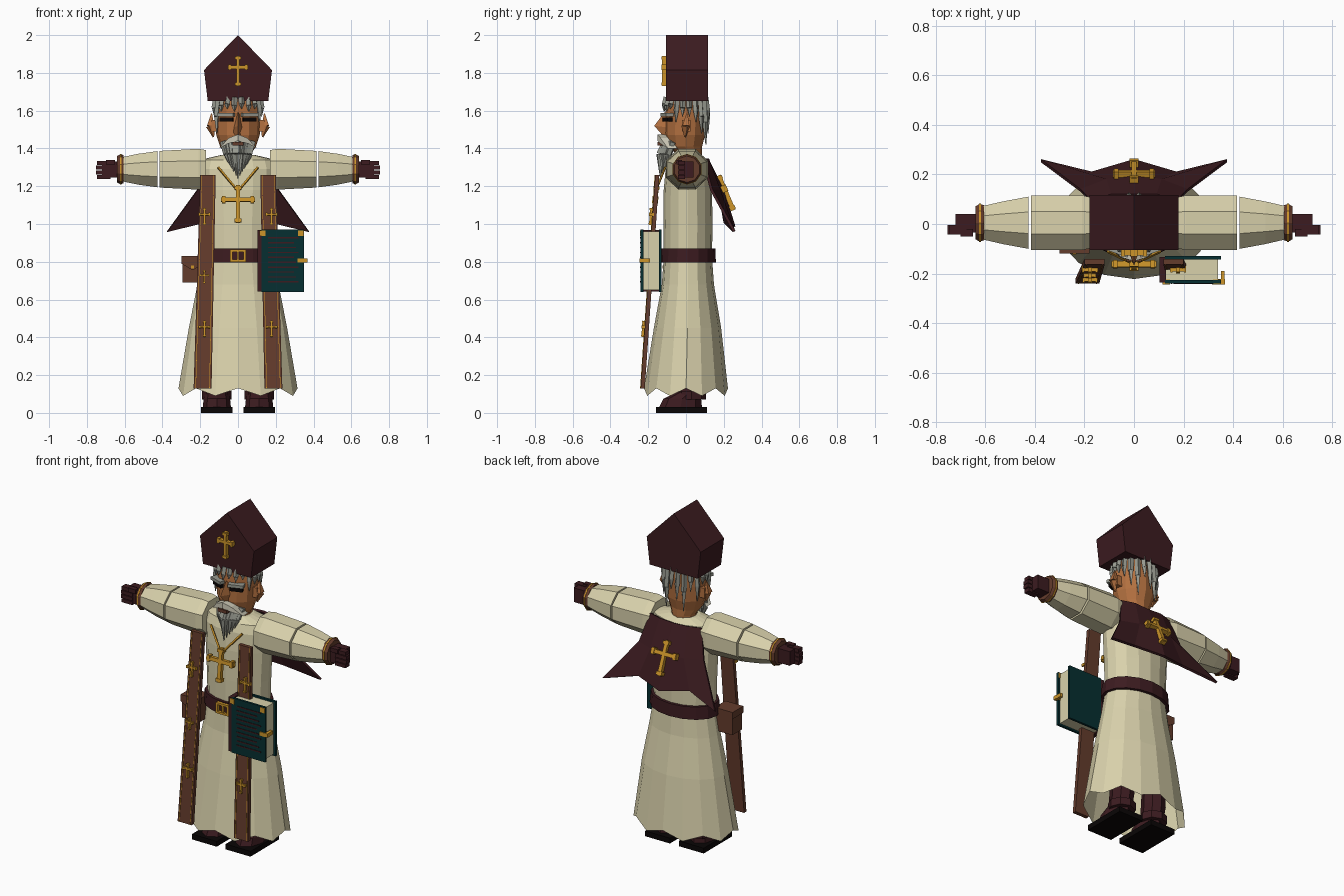
import bpy, bmesh, math
from mathutils import Vector, Matrix

if "Cube" in bpy.data.objects:
    bpy.data.objects.remove(bpy.data.objects["Cube"])


def material(name, r, g, b):
    m = bpy.data.materials.new(name)
    m.diffuse_color = (*[(c / 255) ** 2.2 for c in (r, g, b)], 1)
    m.use_nodes = True
    m.node_tree.nodes["Principled BSDF"].inputs["Base Color"].default_value = m.diffuse_color
    return m


MAROON = material("dark maroon", 62, 33, 37)
BROWN = material("leather brown", 100, 62, 48)
CREAM = material("cream cloth", 216, 208, 170)
SKIN = material("tan skin", 178, 112, 66)
GREY = material("grey hair", 150, 152, 142)
PALE = material("pale moustache", 200, 196, 178)
GOLD = material("gold", 204, 148, 46)
TEAL = material("dark teal", 14, 50, 52)
BLACK = material("black", 18, 14, 14)


def finish(name, bm, mat, mirror=False):
    bmesh.ops.recalc_face_normals(bm, faces=bm.faces)
    me = bpy.data.meshes.new(name)
    bm.to_mesh(me)
    bm.free()
    me.materials.append(mat)
    ob = bpy.data.objects.new(name, me)
    bpy.context.collection.objects.link(ob)
    if mirror:
        ob.modifiers.new("mirror", 'MIRROR').use_mirror_merge = False
    return ob


def loft(bm, rings, caps=(True, True)):
    vs = [[bm.verts.new(p) for p in r] for r in rings]
    n = len(vs[0])
    for a, b in zip(vs, vs[1:]):
        for i in range(n):
            j = (i + 1) % n
            bm.faces.new((a[i], a[j], b[j], b[i]))
    if caps[0]:
        bm.faces.new(vs[0][::-1])
    if caps[1]:
        bm.faces.new(vs[-1])


def box(bm, x0, x1, y0, y1, z0, z1, M=Matrix()):
    loft(bm, [[M @ Vector(p) for p in ((x0, y0, z), (x1, y0, z), (x1, y1, z), (x0, y1, z))]
              for z in (z0, z1)])


def boxes(name, mat, dims, mirror=False):
    bm = bmesh.new()
    for d in dims:
        box(bm, *d)
    return finish(name, bm, mat, mirror)


def tube(bm, p, q, r0, r1, n=5):
    p, q = Vector(p), Vector(q)
    rot = (q - p).to_track_quat('Z', 'Y')
    loft(bm, [[c + rot @ Vector((r * math.cos(t), r * math.sin(t), 0))
               for t in (math.tau * i / n for i in range(n))] for c, r in ((p, r0), (q, r1))])


def oval(z, rx, ry, cy=0, n=16):
    return [(rx * math.sin(t), cy - ry * math.cos(t), z)
            for t in (math.tau * i / n for i in range(n))]


def rings_z(name, mat, rows, n=16, cx=0, mirror=False):
    bm = bmesh.new()
    loft(bm, [[(x + cx, y, z) for x, y, z in oval(*r, n)] for r in rows])
    return finish(name, bm, mat, mirror)


def rings_x(name, mat, rows, n=8, cy=0.005, cz=1.29):
    bm = bmesh.new()
    loft(bm, [[(x, cy + ry * math.cos(t), cz + rz * math.sin(t))
               for t in (math.tau * (i + .5) / n for i in range(n))] for x, ry, rz in rows])
    return finish(name, bm, mat, True)


def cross(name, at, w, h, tilt=0, mirror=False, t=0.012):
    """Latin cross with knobbed ends; the bar sits above the middle."""
    bm = bmesh.new()
    M = Matrix.Translation(at) @ Matrix.Rotation(tilt, 4, 'X')
    b, c = h * .055, h * .12
    box(bm, -b, b, -t, t, -h / 2, h / 2, M)
    box(bm, -w / 2, w / 2, -t, t, c - b, c + b, M)
    for x, z in ((-w * .42, c), (w * .42, c), (0, h * .43), (0, -h * .43)):
        k = b * 1.7
        dx, dz = (k * .5, k) if x else (k, k * .5)
        box(bm, x - dx, x + dx, -t * 1.3, t * 1.3, z - dz, z + dz, M)
    return finish(name, bm, GOLD, mirror)


# Robe: torso and flared skirt with a pointed hem
bm = bmesh.new()
hem = [(x, y, .09 if i % 2 else .13) for i, (x, y, z) in enumerate(oval(0, .315, .222))]
body = [(.45, .26, .178, .008), (.68, .215, .138, .01), (.82, .19, .128, .01), (1.0, .195, .13, .01),
        (1.18, .205, .128, .01), (1.29, .215, .118, .01), (1.34, .20, .10, .01), (1.365, .09, .07, .01)]
loft(bm, [hem] + [oval(*r) for r in body], (False, True))
finish("robe", bm, CREAM)

# Sleeves, cuffs and gloves
rings_x("upper_sleeve", CREAM, [(.17, .11, .11), (.21, .12, .117), (.415, .118, .105)])
rings_x("lower_sleeve", CREAM, [(.425, .114, .104), (.53, .093, .088), (.61, .073, .07)])
rings_x("cuff", BROWN, [(.605, .074, .074), (.622, .08, .08), (.64, .07, .07)], 10)
rings_x("cuff_band", GOLD, [(.618, .081, .081), (.625, .081, .081)], 10)
bm = bmesh.new()
box(bm, .63, .72, -.035, .04, 1.245, 1.33)
for i in range(4):
    z = 1.238 + i * .025
    box(bm, .675, .755 - .006 * abs(i - 1.5), -.042, -.005, z, z + .021)
box(bm, .65, .70, -.05, -.02, 1.315, 1.34)
finish("glove", bm, MAROON, True)

# Shoes
rings_z("boot", MAROON, [(.025, .075, .115, -.03), (.075, .07, .10, -.02), (.11, .062, .07, .02),
                         (.17, .066, .072, .03), (.35, .06, .06, .03)], 8, .112, True)
rings_z("boot_top", MAROON, [(.07, .078, .075, .03), (.115, .078, .075, .03)], 8, .112, True)
boxes("sole", BLACK, [(.03, .195, -.16, .11, 0, .032)], True)

# Belt, buckle and pouch
rings_z("belt", MAROON, [(.795, .212, .148, .01), (.87, .205, .146, .01)])
boxes("buckle", GOLD, [(-.042, .042, -.152, -.13, .80, .812), (-.042, .042, -.152, -.13, .853, .865),
                       (-.042, -.03, -.152, -.13, .80, .865), (.03, .042, -.152, -.13, .80, .865),
                       (-.006, .006, -.15, -.13, .81, .855)])
boxes("pouch", BROWN, [(-.295, -.18, -.11, -.02, .69, .82)])
bm = bmesh.new()
loft(bm, [[(x, y, z) for x, z in ((-.30, .83), (-.30, .79), (-.24, .755), (-.18, .79), (-.18, .83))]
          for y in (-.118, -.015)])
finish("pouch_flap", bm, BROWN)
boxes("pouch_button", GOLD, [(-.248, -.232, -.124, -.11, .765, .781)])


# Stole panels with gold edging and crosses
def strip(name, mat, a, b, front, back):
    bm = bmesh.new()
    loft(bm, [[(x0 + a * w, y + front, z), (x0 + b * w, y + front, z),
               (x0 + b * w, y + back, z), (x0 + a * w, y + back, z)]
              for x0, w, y, z in ((.14, .095, -.24, .13), (.118, .082, -.163, 1.26))])
    finish(name, bm, mat, True)


strip("stole", BROWN, 0, 1, 0, .022)
strip("stole_inner_trim", GOLD, .10, .13, -.003, .002)
strip("stole_outer_trim", GOLD, .87, .90, -.003, .002)
for z, s in ((1.04, .09), (.72, .07), (.445, .085)):
    cross("stole_cross", (.178, -.168 - .068 * (1.26 - z), z), s * .72, s, -.066, True, .01)

# Pendant on a chain
cross("pendant_cross", (0, -.165, 1.105), .18, .20, -.1)
bm = bmesh.new()
tube(bm, (.105, -.11, 1.30), (.005, -.158, 1.18), .007, .007, 4)
finish("chain", bm, GOLD, True)

# Back cape: pointed wings and centre point
bm = bmesh.new()
grid = [[(0, .115, 1.34), (.09, .115, 1.345), (.17, .09, 1.345)],
        [(0, .195, 1.18), (.11, .175, 1.18), (.215, .135, 1.18)],
        [(0, .255, .985), (.17, .205, 1.01), (.375, .255, .96)]]
vs = [[bm.verts.new(p) for p in row] for row in grid]
for r in range(2):
    for c in range(2):
        bm.faces.new((vs[r][c], vs[r][c + 1], vs[r + 1][c + 1], vs[r + 1][c]))
cape = finish("cape", bm, MAROON, True)
cape.modifiers["mirror"].use_mirror_merge = True
cape.modifiers.new("thickness", 'SOLIDIFY').thickness = .014
cape.modifiers["thickness"].offset = 0
cross("cape_cross", (0, .212, 1.165), .17, .20, .4)

# Hat: five-sided prism
bm = bmesh.new()
loft(bm, [[(x, y, z) for x, z in ((-.16, 1.65), (.16, 1.65), (.18, 1.815), (0, 2.0), (-.18, 1.815))]
          for y in (-.105, .117)])
finish("hat", bm, MAROON)
cross("hat_cross", (0, -.115, 1.81), .105, .16)

# Head, nose and ears
rings_z("head", SKIN, [(1.30, .07, .065, .015), (1.375, .072, .07, .015), (1.41, .095, .09, -.005),
                       (1.47, .115, .105, -.005), (1.56, .12, .107, -.003), (1.67, .118, .105, 0)], 12)
bm = bmesh.new()
loft(bm, [[(-.03, -.09, 1.475), (0, -.12, 1.465), (.03, -.09, 1.475)],
          [(-.026, -.09, 1.51), (0, -.168, 1.52), (.026, -.09, 1.51)],
          [(-.012, -.09, 1.59), (0, -.115, 1.59), (.012, -.09, 1.59)]])
finish("nose", bm, SKIN)
bm = bmesh.new()
tube(bm, (.145, 0, 1.52), (.14, .005, 1.585), .026, .004, 4)
tube(bm, (.145, 0, 1.52), (.13, -.005, 1.46), .026, .004, 4)
box(bm, .10, .14, -.02, .025, 1.49, 1.55)
finish("ear", bm, SKIN, True)

# Eyes and brows, angled back along the face
turn = Matrix.Translation((.06, -.10, 1.555)) @ Matrix.Rotation(.35, 4, 'Z')
for name, mat, x, y, z0, z1 in (("eye", BLACK, .036, -.012, -.012, .008),
                                ("brow", GREY, .044, -.022, .014, .032)):
    bm = bmesh.new()
    box(bm, -x, x, y, .02, z0, z1, turn)
    finish(name, bm, mat, True)

# Hair strands around the skull, with a few short ones on the brow
bm = bmesh.new()
for i in range(20):
    t = math.tau * (i + .5) / 20
    s, c = math.sin(t), math.cos(t)
    drop = (.05 + .015 * (i % 2)) if c > .5 else (.12 + .06 * (i % 3))
    if abs(s) > .9:
        drop = .09
    tube(bm, (.116 * s, -.104 * c, 1.67), (.127 * s, -.114 * c, 1.66 - drop * .5), .016, .015, 4)
    tube(bm, (.127 * s, -.114 * c, 1.66 - drop * .5), (.126 * s, -.118 * c, 1.66 - drop), .015, .002, 4)
finish("hair", bm, GREY)

# Beard strands, moustache and mouth
bm = bmesh.new()
for i in range(-4, 5):
    a = abs(i)
    tube(bm, (i * .019, -.105 + a * .009, 1.435), (i * .015, -.14 + a * .012, 1.37), .02, .018, 5)
    tube(bm, (i * .015, -.14 + a * .012, 1.37), (i * .011, -.135 + a * .01, 1.24 + a * .018),
         .018, .002, 5)
finish("beard", bm, GREY)
bm = bmesh.new()
loft(bm, [[(0, y, 1.475), (.05, y + .015, 1.455), (.10, y + .055, 1.40),
           (.055, y + .015, 1.425), (0, y, 1.44)] for y in (-.15, -.10)])
finish("moustache", bm, PALE, True)
boxes("mouth", BROWN, [(-.03, .03, -.152, -.12, 1.415, 1.435)])

# Book: covers, spine, pages, corners, clasp and cover lines
boxes("book_covers", TEAL, [(.125, .35, -.24, -.226, .64, .97), (.125, .35, -.144, -.13, .64, .97)])
boxes("book_spine", MAROON, [(.102, .13, -.236, -.134, .642, .968)])
boxes("book_pages", CREAM, [(.128, .338, -.227, -.143, .65, .96)])
boxes("book_corners", GOLD, [(x, x + .03, -.244, -.224, .936, .966) for x in (.115, .318)])
boxes("book_clasp", GOLD, [(.315, .368, -.245, -.222, .795, .818), (.35, .366, -.245, -.19, .795, .818)])
boxes("cover_lines", MAROON, [(.16, .32 - .012 * (i % 3), -.243, -.239, z, z + .007)
                              for i, z in enumerate(.69 + .026 * k for k in range(10))])
